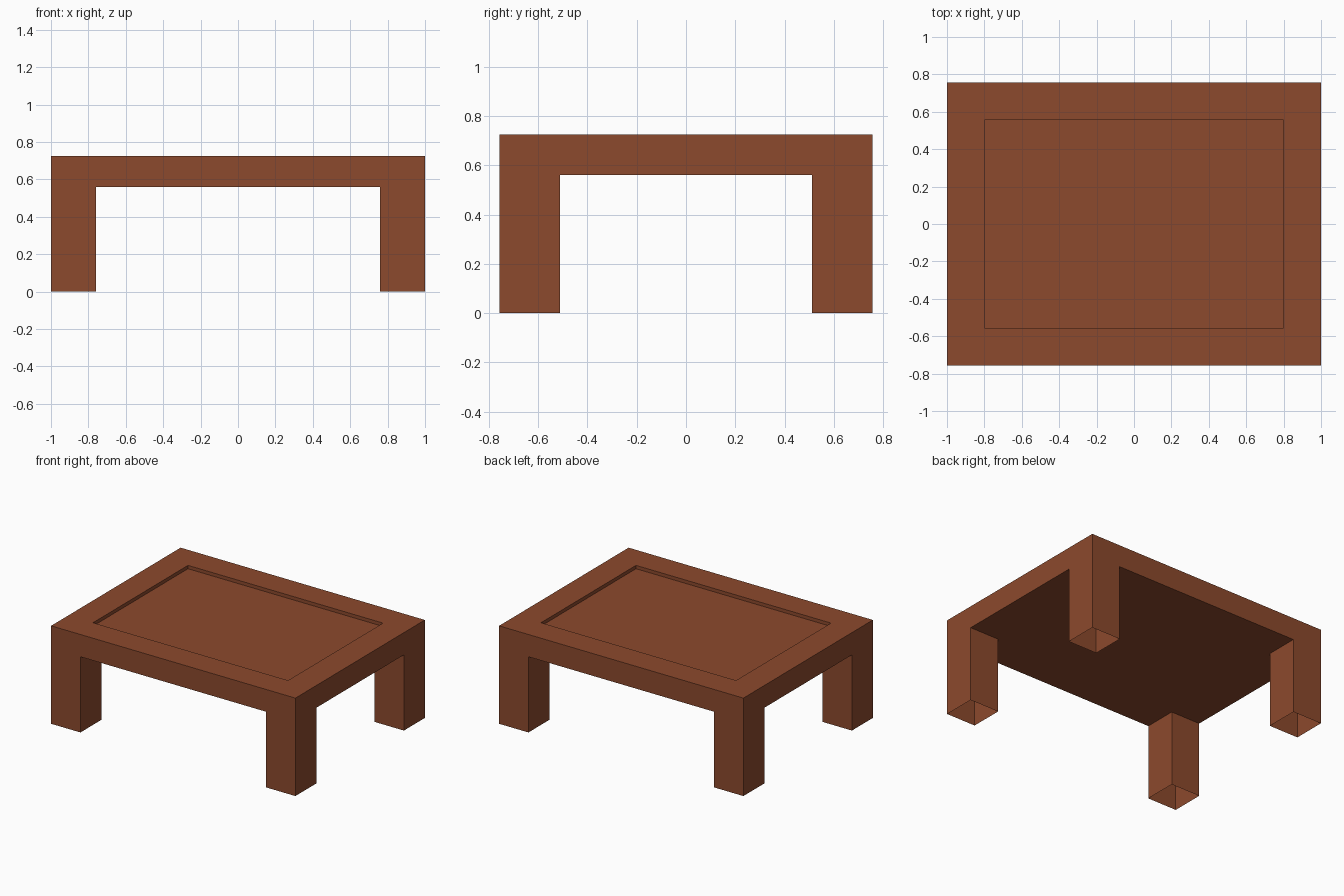
import bpy, bmesh, math
from mathutils import Vector

if "Cube" in bpy.data.objects:
    bpy.data.objects.remove(bpy.data.objects["Cube"])

HX, HY = 1.0, 0.757          # half size of the top
Z_TOP, Z_UNDER = 0.725, 0.56
LEG_X, LEG_Y = 0.76, 0.512   # inner faces of the legs

wood = bpy.data.materials.new("reddish brown wood")
wood.diffuse_color = (0.262, 0.067, 0.026, 1)
wood.use_nodes = True
wood.node_tree.nodes["Principled BSDF"].inputs["Base Color"].default_value = wood.diffuse_color

bm = bmesh.new()

# Slab
bmesh.ops.create_cube(bm, size=1)
for v in bm.verts:
    v.co = Vector((v.co.x * 2 * HX, v.co.y * 2 * HY,
                   Z_TOP if v.co.z > 0 else Z_UNDER))

# Cut lines that mark out the four corners
for axis, d in (((1, 0, 0), LEG_X), ((0, 1, 0), LEG_Y)):
    for s in (-1, 1):
        bmesh.ops.bisect_plane(bm, geom=bm.verts[:] + bm.edges[:] + bm.faces[:],
                               plane_co=Vector(axis) * d * s, plane_no=axis)

# Legs: corner faces pulled down to the ground, left open at the bottom
corners = []
for f in bm.faces:
    c = f.calc_center_median()
    if c.z < Z_UNDER + 0.001 and abs(c.x) > LEG_X and abs(c.y) > LEG_Y:
        corners.append(f)
res = bmesh.ops.extrude_face_region(bm, geom=corners)
for v in res["geom"]:
    if isinstance(v, bmesh.types.BMVert):
        v.co.z = 0
bm.normal_update()
ends = [f for f in bm.faces if f.calc_center_median().z < 0.001]
bmesh.ops.delete(bm, geom=ends, context='FACES_ONLY')

# Merge flat areas into single faces
bmesh.ops.dissolve_limit(bm, angle_limit=math.radians(1),
                         verts=bm.verts[:], edges=bm.edges[:])
bm.normal_update()

# Shallow recess in the top
top = [f for f in bm.faces if f.normal.z > 0.9 and f.calc_center_median().z > 0.7]
bmesh.ops.inset_region(bm, faces=top, thickness=0.285)
sunk = bmesh.ops.extrude_face_region(bm, geom=top)
for v in sunk["geom"]:
    if isinstance(v, bmesh.types.BMVert):
        v.co.z -= 0.025
leftover = [f for f in top if f.is_valid and f.calc_center_median().z > Z_TOP - 0.001]
if leftover:
    bmesh.ops.delete(bm, geom=leftover, context='FACES_ONLY')
bm.normal_update()

mesh = bpy.data.meshes.new("table")
bm.to_mesh(mesh)
bm.free()
mesh.materials.append(wood)
table = bpy.data.objects.new("table", mesh)
bpy.context.collection.objects.link(table)
